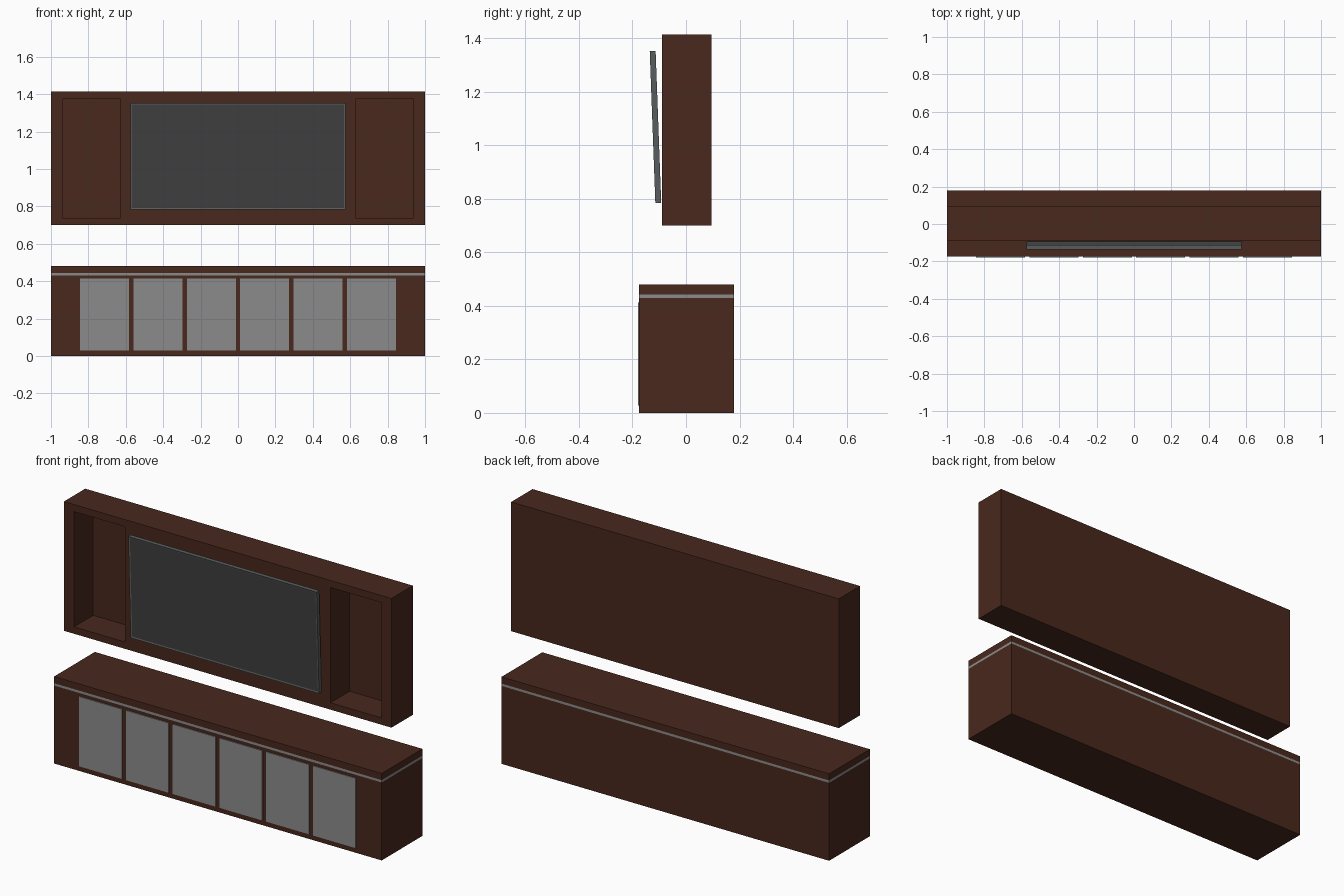
import bpy, bmesh
from mathutils import Matrix, Vector
from math import atan2

if "Cube" in bpy.data.objects:
    bpy.data.objects.remove(bpy.data.objects["Cube"])


def material(name, rgb):
    m = bpy.data.materials.new(name)
    m.diffuse_color = (*rgb, 1)
    m.use_nodes = True
    m.node_tree.nodes["Principled BSDF"].inputs["Base Color"].default_value = m.diffuse_color
    return m


WOOD = material("dark_wood", (0.065, 0.021, 0.012))
METAL = material("grey_panel", (0.26, 0.26, 0.26))
BEZEL = material("bezel", (0.10, 0.11, 0.11))
SCREEN = material("screen", (0.05, 0.05, 0.05))


def finish(name, bm, *mats):
    me = bpy.data.meshes.new(name)
    bm.to_mesh(me)
    bm.free()
    ob = bpy.data.objects.new(name, me)
    bpy.context.collection.objects.link(ob)
    for m in mats:
        me.materials.append(m)
    return ob


def box_bm(x0, x1, y0, y1, z0, z1):
    bm = bmesh.new()
    size = Matrix.Diagonal((x1 - x0, y1 - y0, z1 - z0, 1))
    mid = Matrix.Translation(((x0 + x1) / 2, (y0 + y1) / 2, (z0 + z1) / 2))
    bmesh.ops.create_cube(bm, size=1, matrix=mid @ size)
    return bm


def box(name, mat, *dims):
    return finish(name, box_bm(*dims), mat)


# Lower cabinet: body, grey strip and top slab
for name, mat, z0, z1 in (("cabinet_body", WOOD, 0, 0.43),
                          ("cabinet_strip", METAL, 0.43, 0.443),
                          ("cabinet_top", WOOD, 0.443, 0.48)):
    box(name, mat, -1, 1, -0.175, 0.18, z0, z1)

# Six thin door fronts
for i in range(6):
    x = (i - 2.5) * 0.2855
    box(f"door_{i + 1}", METAL, x - 0.131, x + 0.131, -0.18, -0.175, 0.028, 0.413)

# Upper wall unit with a deep niche at each end
unit = box("wall_unit", WOOD, -1, 1, -0.09, 0.096, 0.70, 1.413)
for i, s in enumerate((-1, 1)):
    x = s * 0.783
    cutter = box(f"niche_cutter_{i}", WOOD, x - 0.155, x + 0.155, -0.2, 0.077, 0.738, 1.374)
    cutter.hide_render = True
    cutter.hide_viewport = True
    cutter.display_type = 'WIRE'
    mod = unit.modifiers.new("niche", 'BOOLEAN')
    mod.operation = 'DIFFERENCE'
    mod.solver = 'EXACT'
    mod.object = cutter

# Flat television, tilted forward, with a narrow bezel round the screen
bm = box_bm(-0.575, 0.575, -0.011, 0.011, -0.284, 0.284)
bm.normal_update()
front = next(f for f in bm.faces if f.normal.y < -0.9)
bmesh.ops.inset_individual(bm, faces=[front], thickness=0.012, depth=-0.002)
front.material_index = 1
tv = finish("television", bm, BEZEL, SCREEN)
tv.location = Vector((0, -0.114, 1.068))
tv.rotation_euler.x = atan2(0.021, 0.57)
